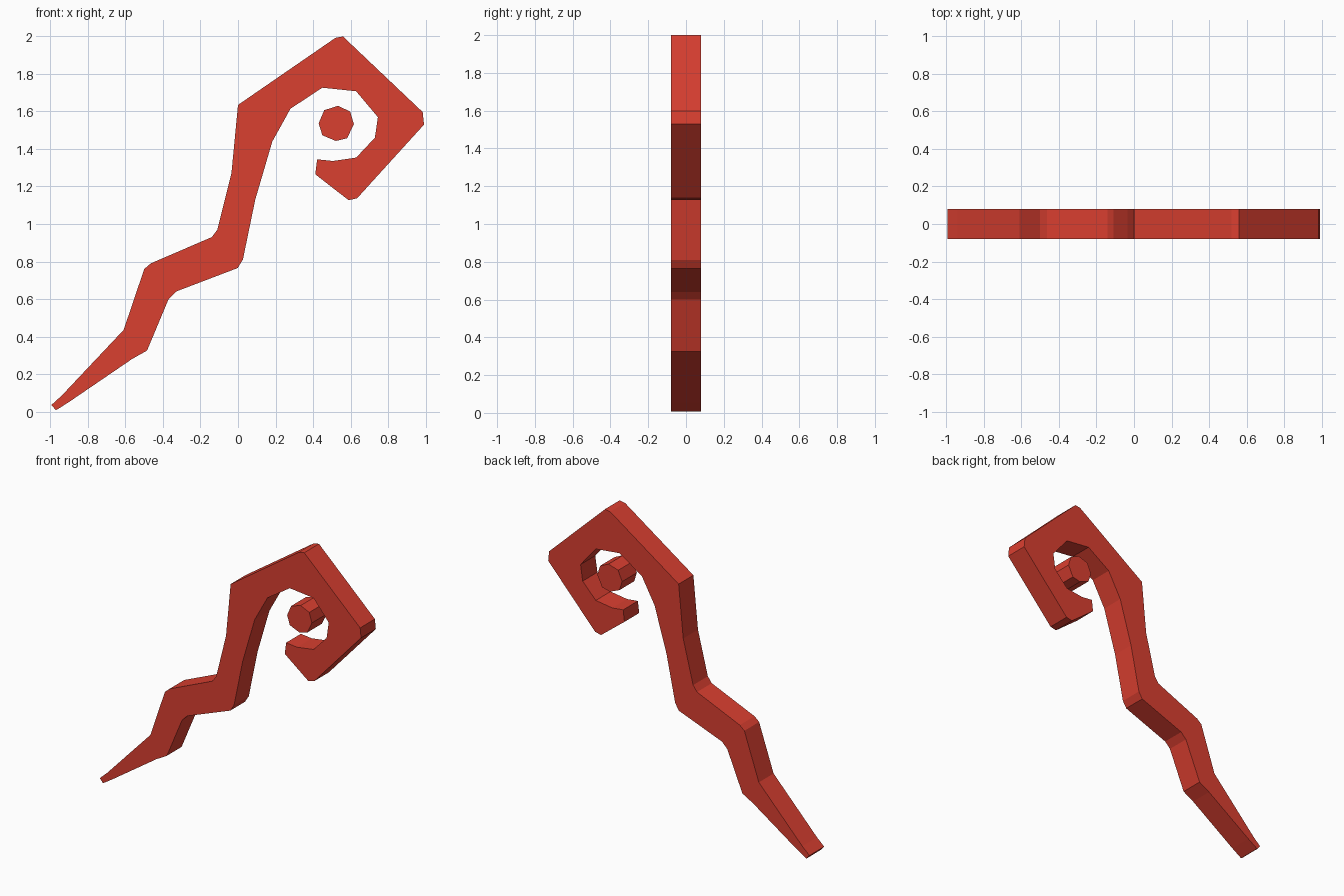
import bpy
import bmesh

HALF = 0.08  # half thickness along y

red = bpy.data.materials.new("red")
red.diffuse_color = (0.70, 0.05, 0.03, 1.0)


def extrude_profile(name, points):
    """Flat slab: a front outline (x, z) pushed through from front to back."""
    bm = bmesh.new()
    face = bm.faces.new([bm.verts.new((x, -HALF, z)) for x, z in points])
    geom = bmesh.ops.extrude_face_region(bm, geom=[face])["geom"]
    moved = [v for v in geom if isinstance(v, bmesh.types.BMVert)]
    bmesh.ops.translate(bm, verts=moved, vec=(0, 2 * HALF, 0))
    bmesh.ops.recalc_face_normals(bm, faces=bm.faces)
    mesh = bpy.data.meshes.new(name)
    bm.to_mesh(mesh)
    bm.free()
    mesh.materials.append(red)
    obj = bpy.data.objects.new(name, mesh)
    bpy.context.collection.objects.link(obj)
    return obj


# Outer edge of the staff, from the tip up and round the hook
outer = [
    (-0.995, 0.035), (-0.94, 0.085), (-0.61, 0.435), (-0.50, 0.76),
    (-0.465, 0.79), (-0.14, 0.93), (-0.11, 0.97), (-0.035, 1.27),
    (0.0, 1.635), (0.52, 1.993), (0.56, 2.0), (0.985, 1.597),
    (0.992, 1.53), (0.635, 1.137), (0.59, 1.127), (0.412, 1.265),
]
# Inner edge, from the hook end back down to the tip
inner = [
    (0.422, 1.345), (0.505, 1.336), (0.63, 1.354), (0.73, 1.46),
    (0.746, 1.57), (0.63, 1.708), (0.45, 1.727), (0.28, 1.615),
    (0.183, 1.44), (0.092, 1.13), (0.026, 0.81), (-0.002, 0.765),
    (-0.33, 0.64), (-0.37, 0.60), (-0.485, 0.325), (-0.565, 0.28),
    (-0.895, 0.055), (-0.965, 0.01), (-0.972, 0.0 + 0.008),
]
extrude_profile("staff", outer + inner)

# Slightly uneven octagonal gem floating in the hook
extrude_profile("gem", [
    (0.46, 1.607), (0.533, 1.63), (0.598, 1.60), (0.618, 1.533),
    (0.582, 1.457), (0.522, 1.443), (0.45, 1.473), (0.43, 1.537),
])
